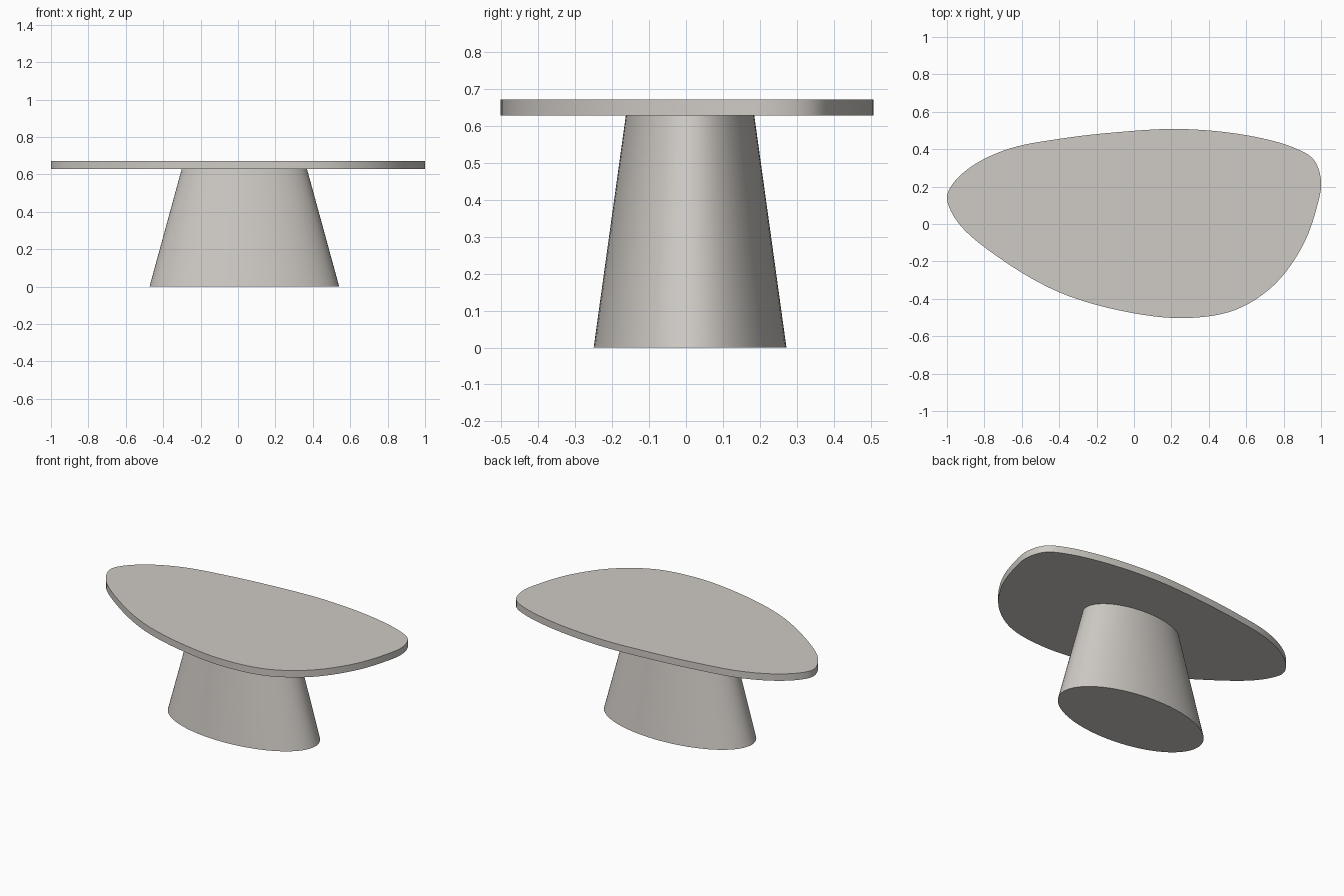
import bpy, bmesh, math
from mathutils import Vector

if "Cube" in bpy.data.objects:
    bpy.data.objects.remove(bpy.data.objects["Cube"])

stone = bpy.data.materials.new("warm_light_grey")
stone.diffuse_color = (0.62, 0.59, 0.555, 1)
stone.use_nodes = True
stone.node_tree.nodes["Principled BSDF"].inputs["Base Color"].default_value = stone.diffuse_color


def loft(name, lower, upper):
    """Closed solid between two matching outlines, with flat caps."""
    bm = bmesh.new()
    a = [bm.verts.new(p) for p in lower]
    b = [bm.verts.new(p) for p in upper]
    n = len(a)
    for i in range(n):
        j = (i + 1) % n
        bm.faces.new((a[i], a[j], b[j], b[i]))
    bm.faces.new(a[::-1])
    bm.faces.new(b)
    bmesh.ops.recalc_face_normals(bm, faces=bm.faces)
    mesh = bpy.data.meshes.new(name)
    bm.to_mesh(mesh)
    bm.free()
    mesh.materials.append(stone)
    ob = bpy.data.objects.new(name, mesh)
    bpy.context.collection.objects.link(ob)
    bpy.ops.object.select_all(action='DESELECT')
    ob.select_set(True)
    bpy.context.view_layer.objects.active = ob
    bpy.ops.object.shade_smooth_by_angle(angle=math.radians(35))
    return ob


def closed_spline(pts, steps):
    """Centripetal Catmull-Rom curve through a closed ring of points."""
    pts = [Vector(p) for p in pts]
    n, out = len(pts), []
    for i in range(n):
        p = [pts[(i + k) % n] for k in (-1, 0, 1, 2)]
        t = [0.0]
        for k in range(3):
            t.append(t[-1] + math.sqrt((p[k + 1] - p[k]).length))

        def mix(u, v, ta, tb, s):
            return u.lerp(v, (s - ta) / (tb - ta))
        for k in range(steps):
            s = t[1] + (t[2] - t[1]) * k / steps
            a1, a2, a3 = (mix(p[m], p[m + 1], t[m], t[m + 1], s) for m in range(3))
            b1, b2 = mix(a1, a2, t[0], t[2], s), mix(a2, a3, t[1], t[3], s)
            out.append(mix(b1, b2, t[1], t[2], s))
    return out


def ellipse(rx, ry, z, n=72):
    return [(0.034 + rx * math.cos(math.tau * i / n),
             0.011 + ry * math.sin(math.tau * i / n), z) for i in range(n)]


# Pebble-shaped table top
outline = closed_spline([
    (-1.0, 0.14), (-0.935, 0.0), (-0.70, -0.195), (-0.40, -0.365), (-0.05, -0.468),
    (0.27, -0.503), (0.54, -0.46), (0.75, -0.325), (0.90, -0.12), (0.975, 0.08),
    (1.0, 0.23), (0.96, 0.345), (0.85, 0.41), (0.60, 0.475), (0.25, 0.508),
    (-0.10, 0.49), (-0.40, 0.455), (-0.66, 0.405), (-0.85, 0.32), (-0.965, 0.22)], 6)
loft("table_top", [(p.x, p.y, 0.628) for p in outline],
     [(p.x, p.y, 0.672) for p in outline])

# Tapered oval pedestal
loft("pedestal", ellipse(0.507, 0.261, 0), ellipse(0.335, 0.174, 0.628))
